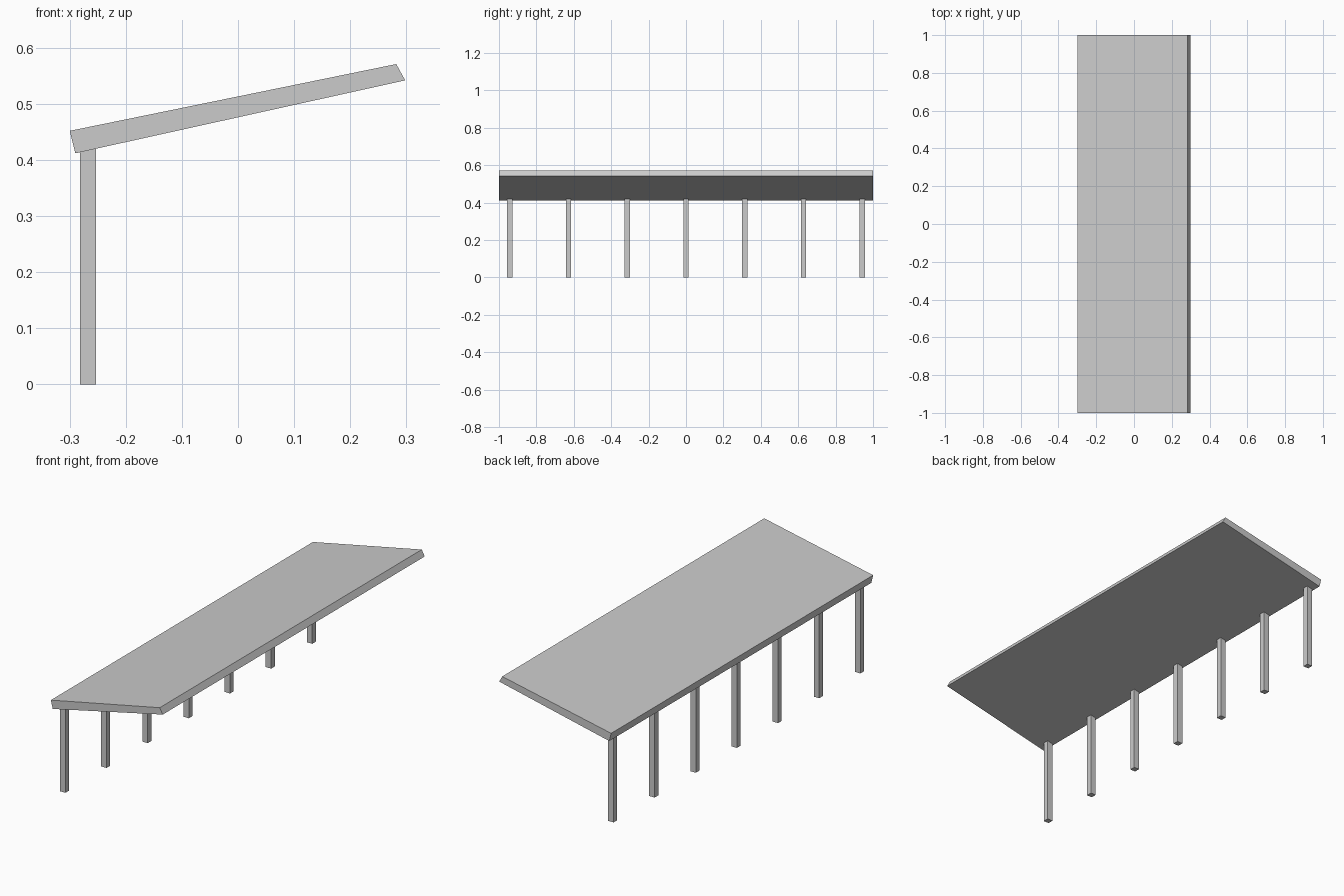
import bpy, bmesh

cube = bpy.data.objects.get("Cube")
if cube:
    bpy.data.objects.remove(cube, do_unlink=True)

# Single plain grey for the whole shelter
grey = bpy.data.materials.new("light_grey")
grey.use_nodes = True
grey.diffuse_color = (0.6, 0.6, 0.6, 1)
grey.node_tree.nodes["Principled BSDF"].inputs["Base Color"].default_value = (0.6, 0.6, 0.6, 1)


def extrude_profile(name, profile, y_start, y_end):
    """Closed prism from an x-z outline, running along y."""
    bm = bmesh.new()
    face = bm.faces.new([bm.verts.new((x, y_start, z)) for x, z in profile])
    result = bmesh.ops.extrude_face_region(bm, geom=[face])
    moved = [v for v in result["geom"] if isinstance(v, bmesh.types.BMVert)]
    bmesh.ops.translate(bm, verts=moved, vec=(0, y_end - y_start, 0))
    bmesh.ops.recalc_face_normals(bm, faces=bm.faces)
    mesh = bpy.data.meshes.new(name)
    bm.to_mesh(mesh)
    bm.free()
    mesh.materials.append(grey)
    obj = bpy.data.objects.new(name, mesh)
    bpy.context.collection.objects.link(obj)
    return obj


# Sloping roof slab with angled eaves
extrude_profile("roof", [(-0.3, 0.452), (-0.29, 0.412), (0.298, 0.542), (0.282, 0.571)], -1, 1)

# Row of posts, tops cut to the roof slope
POSTS = 7
HALF = 0.014
post_outline = [(-0.282, 0), (-0.253, 0), (-0.253, 0.4202), (-0.282, 0.4138)]
for i in range(POSTS):
    y = -0.942 + 1.884 * i / (POSTS - 1)
    extrude_profile(f"post_{i + 1}", post_outline, y - HALF, y + HALF)
